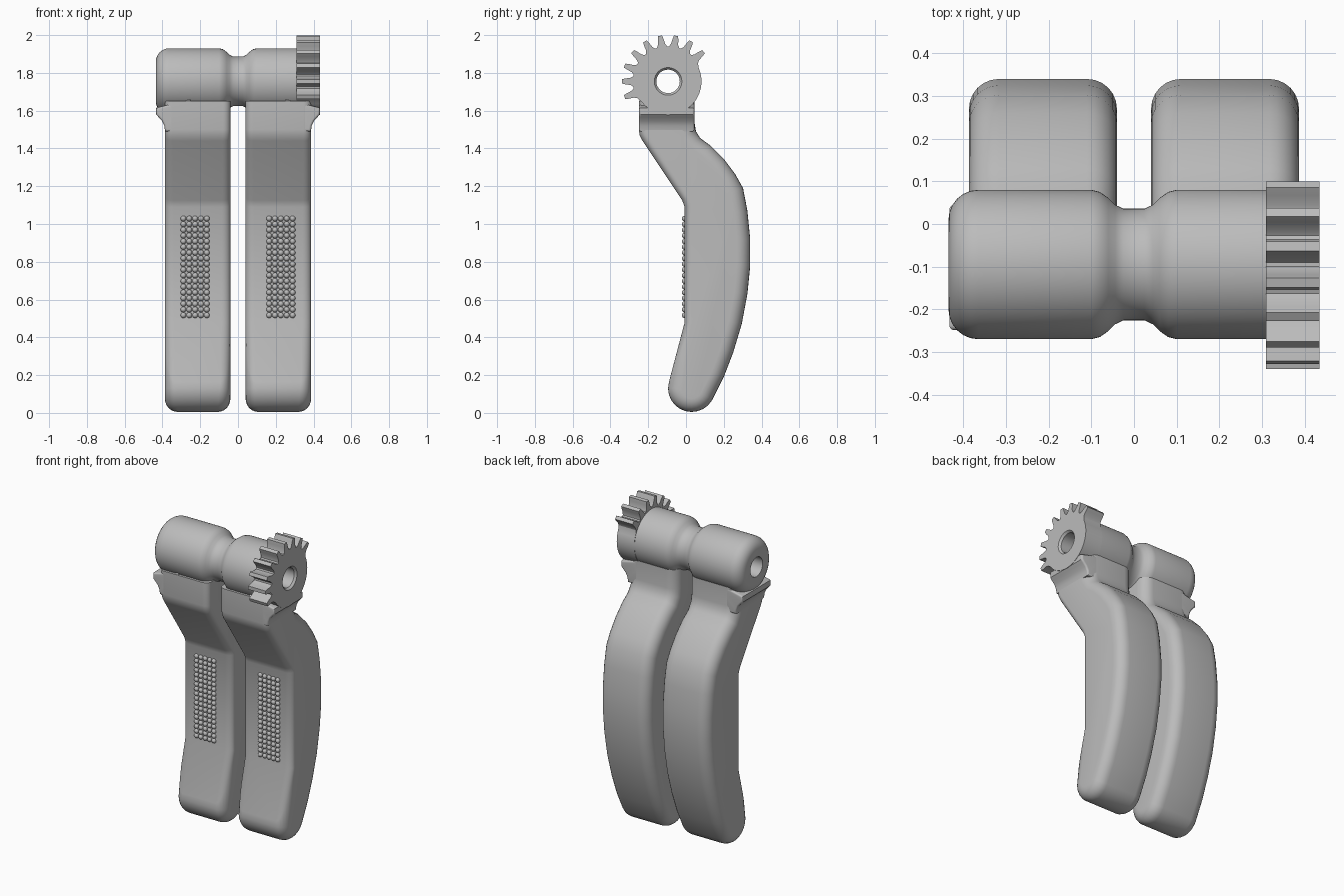
import bpy, bmesh
from math import sin, cos, radians, pi

cube = bpy.data.objects.get("Cube")
if cube:
    bpy.data.objects.remove(cube)

grey = bpy.data.materials.new("matte_grey")
grey.use_nodes = True
grey.diffuse_color = (0.5, 0.5, 0.5, 1)
grey.node_tree.nodes["Principled BSDF"].inputs["Base Color"].default_value = (0.5, 0.5, 0.5, 1)

AXIS_Y, AXIS_Z = -0.095, 1.755   # hinge axis runs along x
BORE, HUB_R = 0.062, 0.175


def finish(name, bm, bevel=0.0, angle=35):
    """Turn a bmesh into a named object, round its weighted edges and smooth it."""
    bmesh.ops.recalc_face_normals(bm, faces=bm.faces)
    mesh = bpy.data.meshes.new(name)
    bm.to_mesh(mesh)
    bm.free()
    mesh.materials.append(grey)
    obj = bpy.data.objects.new(name, mesh)
    bpy.context.collection.objects.link(obj)
    for other in bpy.context.selected_objects:
        other.select_set(False)
    obj.select_set(True)
    bpy.context.view_layer.objects.active = obj
    if bevel:
        mod = obj.modifiers.new("rounding", "BEVEL")
        mod.limit_method = "WEIGHT"
        mod.width, mod.segments = bevel, 6
        mod.use_clamp_overlap = False
        bpy.ops.object.modifier_apply(modifier=mod.name)
    bpy.ops.object.shade_smooth_by_angle(angle=radians(angle))
    return obj


def skin(bm, loops):
    """Bridge a closed sequence of closed loops with quads."""
    rows = [[bm.verts.new(p) for p in loop] for loop in loops]
    n = len(rows[0])
    for i, a in enumerate(rows):
        b = rows[(i + 1) % len(rows)]
        for k in range(n):
            m = (k + 1) % n
            bm.faces.new((a[k], a[m], b[m], b[k]))


def around(x, radius, steps=64):
    return [(x, AXIS_Y + radius * cos(2 * pi * k / steps),
             AXIS_Z + radius * sin(2 * pi * k / steps)) for k in range(steps)]


def prism(bm, near, far):
    """Solid between two matching outlines; returns the two cap faces."""
    a = [bm.verts.new(p) for p in near]
    b = [bm.verts.new(p) for p in far]
    for k in range(len(a)):
        m = (k + 1) % len(a)
        bm.faces.new((a[k], a[m], b[m], b[k]))
    return bm.faces.new(a), bm.faces.new(b)


# Hinge barrel: turned profile with a waist and a through bore
shoulder = [(0.10, HUB_R), (0.08, 0.17), (0.06, 0.156), (0.044, 0.14), (0.025, 0.131)]
profile = [(-0.435, BORE), (-0.435, 0.105)]
profile += [(-0.365 - 0.07 * cos(radians(a)), 0.105 + 0.07 * sin(radians(a)))
            for a in range(15, 91, 15)]
profile += [(-x, r) for x, r in shoulder] + shoulder[::-1]
profile += [(0.36, HUB_R), (0.36, BORE)]
bm = bmesh.new()
skin(bm, [around(x, r) for x, r in profile])
finish("hinge_barrel", bm)

# Partial gear: nine teeth on one side, plain disc on the other
TEETH = range(40, 201, 20)
tooth = [(-8.5, 0.186), (-5.5, 0.2), (-4, 0.225), (-2.6, 0.245),
         (2.6, 0.245), (4, 0.225), (5.5, 0.2), (8.5, 0.186)]
rim = [(c + a, r) for c in TEETH for a, r in tooth]
rim += [(a, 0.177) for a in range(216, 386, 6)]


def rim_loop(x, radius=None):
    return [(x, AXIS_Y + (radius or r) * cos(radians(a)),
             AXIS_Z + (radius or r) * sin(radians(a))) for a, r in rim]


bm = bmesh.new()
skin(bm, [rim_loop(0.31), rim_loop(0.435), rim_loop(0.435, 0.073),
          rim_loop(0.422, BORE), rim_loop(0.31, BORE)])
finish("partial_gear", bm, angle=25)

# Side outline of a leg as (y, z): front, foot, back
front = [(-0.25, 1.65), (-0.25, 1.5), (-0.245, 1.47), (-0.23, 1.44),
         (-0.02, 1.125), (-0.007, 1.09), (-0.007, 0.48), (-0.09, 0.165)]
foot = [(0.03 - 0.125 * cos(radians(a)), 0.13 - 0.125 * sin(radians(a)))
        for a in range(0, 151, 15)]
back = [(0.2, 0.19), (0.25, 0.32), (0.295, 0.47), (0.325, 0.63), (0.34, 0.78),
        (0.34, 0.92), (0.325, 1.07), (0.302, 1.19), (0.26, 1.265), (0.2, 1.345),
        (0.13, 1.415), (0.075, 1.455), (0.053, 1.49), (0.046, 1.53), (0.046, 1.65)]
outline = front + foot + back
INNER, OUTER = 0.04, 0.387

# Outward flare joining a leg to the barrel end, as (x, z)
flare = [(0.25, 1.49), (0.386, 1.49), (0.39, 1.52), (0.402, 1.545),
         (0.42, 1.565), (0.433, 1.58), (0.433, 1.615), (0.25, 1.66)]

for side, label in ((1, "left"), (-1, "right")):
    bm = bmesh.new()
    caps = prism(bm, [(side * INNER, y, z) for y, z in outline],
                 [(side * OUTER, y, z) for y, z in outline])
    weight = bm.edges.layers.float.new("bevel_weight_edge")
    for cap in caps:
        for k, edge in enumerate(cap.edges):
            if k < len(front) - 1:
                edge[weight] = 0.5          # tighter front edges
            elif k < len(outline) - 1:
                edge[weight] = 1.0          # round foot and back
    finish(label + "_leg", bm, bevel=0.07)

    bm = bmesh.new()
    caps = prism(bm, [(side * x, -0.249, z) for x, z in flare],
                 [(side * x, 0.045, z) for x, z in flare])
    weight = bm.edges.layers.float.new("bevel_weight_edge")
    for cap in caps:
        for edge in cap.edges:
            edge[weight] = 1.0
    finish(label + "_collar", bm, bevel=0.012)

    # Grip studs on the flat front
    bm = bmesh.new()
    for col in range(5):
        for row in range(18):
            ball = bmesh.ops.create_uvsphere(bm, u_segments=12, v_segments=8, radius=0.015)
            bmesh.ops.translate(bm, verts=ball["verts"], vec=(
                side * 0.227 + (col - 2) * 0.031, -0.007, 0.517 + row * 0.0301))
    finish(label + "_grip_studs", bm)
